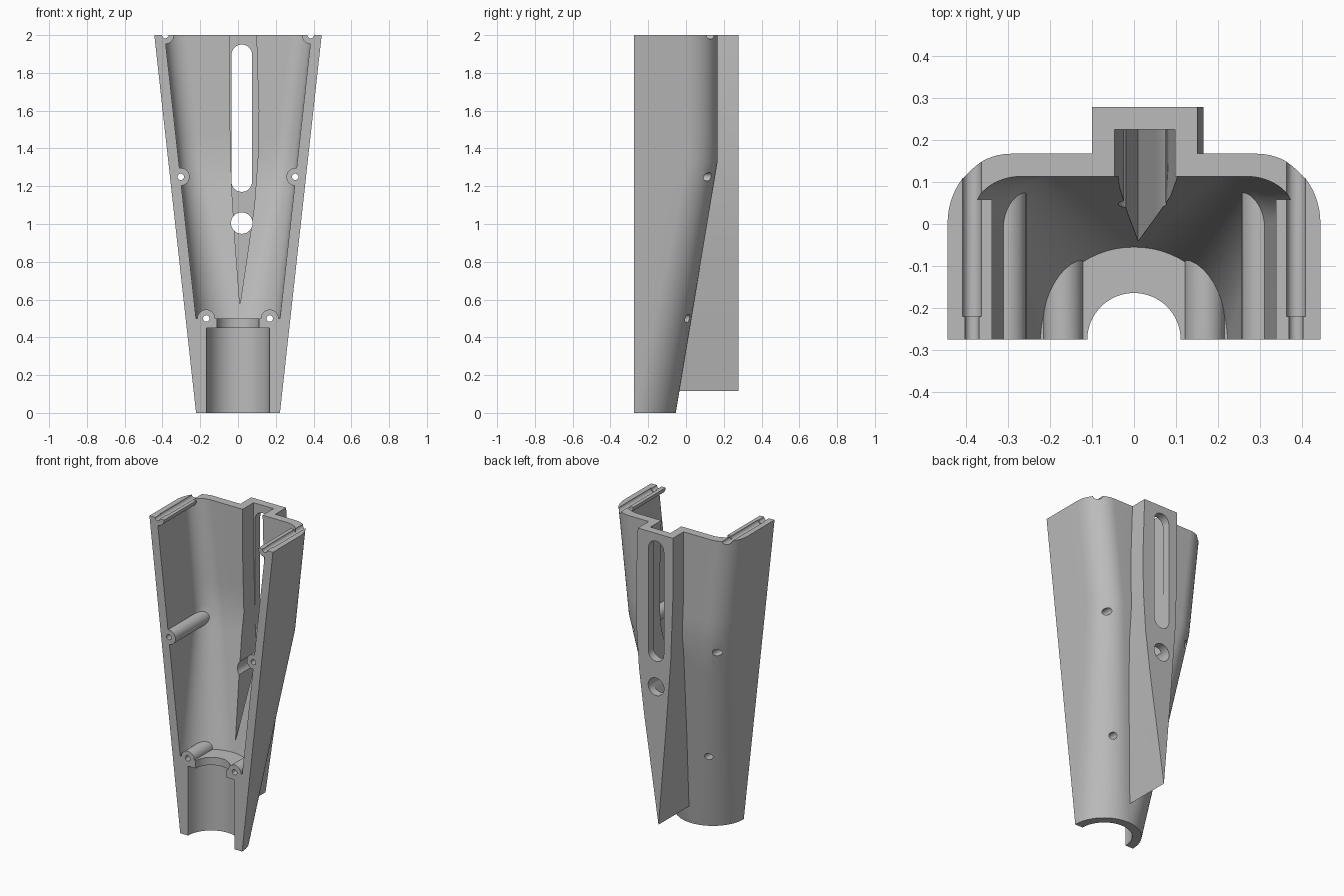
import bpy, bmesh, math

if "Cube" in bpy.data.objects:
    bpy.data.objects.remove(bpy.data.objects["Cube"])

grey = bpy.data.materials.new("mid grey")
grey.diffuse_color = (0.5, 0.5, 0.5, 1)
grey.use_nodes = True
grey.node_tree.nodes["Principled BSDF"].inputs["Base Color"].default_value = grey.diffuse_color

FRONT, OVER = -0.275, 2.1   # open front plane, oversize top before trimming


def to_object(name, bm):
    bmesh.ops.recalc_face_normals(bm, faces=bm.faces)
    me = bpy.data.meshes.new(name)
    bm.to_mesh(me)
    bm.free()
    me.materials.append(grey)
    ob = bpy.data.objects.new(name, me)
    bpy.context.collection.objects.link(ob)
    return ob


def loft(name, rings):
    """Closed solid through rings with equal point counts."""
    bm = bmesh.new()
    loops = [[bm.verts.new(p) for p in r] for r in rings]
    n = len(loops[0])
    for a, b in zip(loops, loops[1:]):
        for i in range(n):
            j = (i + 1) % n
            bm.faces.new((a[i], a[j], b[j], b[i]))
    bm.faces.new(loops[0])
    bm.faces.new(loops[-1])
    return to_object(name, bm)


def section(z, hw, back, rx, ry, front=-0.4, steps=16):
    """U-shaped cross-section with rounded back corners."""
    right = [(hw, front, z)]
    for i in range(steps + 1):
        a = math.pi / 2 * i / steps
        right.append((hw - rx + rx * math.cos(a), back - ry + ry * math.sin(a), z))
    left = [(-x, y, z) for x, y, z in reversed(right)]
    return right + left


def u_solid(name, keys, wall):
    """Loft between (z, back, rx, ry) keys with linearly flaring width."""
    rings = []
    for k0, k1 in zip(keys, keys[1:]):
        for s in range(6):
            rings.append([a + (b - a) * s / 6 for a, b in zip(k0, k1)])
    rings.append(keys[-1])
    return loft(name, [section(z, 0.222 + 0.1105 * z - wall, b, rx, ry)
                       for z, b, rx, ry in rings])


def prism_y(name, pts, y0, y1):
    return loft(name, [[(x, y, z) for x, z in pts] for y in (y0, y1)])


def circle(x, z, r, n=32):
    return [(x + r * math.cos(2 * math.pi * i / n), z + r * math.sin(2 * math.pi * i / n))
            for i in range(n)]


def bore(name, r, z0, z1):
    return loft(name, [[(x, y + FRONT, z) for x, y in circle(0, 0, r, 64)] for z in (z0, z1)])


def box(name, x, y0, y1, z0, z1):
    return prism_y(name, [(-x, z0), (x, z0), (x, z1), (-x, z1)], y0, y1)


def boolean(target, tool, op):
    m = target.modifiers.new("cut", 'BOOLEAN')
    m.operation, m.solver, m.object = op, 'EXACT', tool
    bpy.context.view_layer.objects.active = target
    bpy.ops.object.modifier_apply(modifier=m.name)
    bpy.data.objects.remove(tool)


# Outer body: half round at the foot, rounded box towards the top
shell = u_solid("shell", [(0, -0.054, 0.2215, 0.221), (1.33, 0.167, 0.15, 0.165),
                          (OVER, 0.167, 0.15, 0.165)], 0)

# Back fin with a tapered outline
fin_outline = [(-0.10, OVER), (-0.10, 1.6), (-0.085, 1.2), (-0.047, 0.7), (0.003, 0.115),
               (0.06, 0.5), (0.105, 0.8), (0.143, 1.1), (0.16, 1.35), (0.165, 1.6),
               (0.155, 1.9), (0.147, OVER)]
boolean(shell, prism_y("fin", fin_outline, -0.09, 0.278), 'UNION')

# Hollow interior, leaving the screw posts standing
cavity = u_solid("cavity", [(0.5, -0.055, 0.22, 0.22), (1.33, 0.113, 0.12, 0.11),
                            (OVER + 0.1, 0.113, 0.12, 0.10)], 0.055)
posts = [(0.168, 0.5, 0.3), (0.303, 1.25, 0.3), (0.385, 2.0, 0.058)]
for x, z, end in posts:
    for s in (-1, 1):
        boolean(cavity, prism_y("post", circle(s * x, z, 0.047), -0.5, end), 'DIFFERENCE')
boolean(shell, cavity, 'DIFFERENCE')

# Pocket inside the fin
pocket_outline = [(-0.046, OVER + 0.1), (-0.046, 1.7), (-0.034, 1.2), (-0.015, 0.9),
                  (0.01, 0.57), (0.05, 0.84), (0.087, 1.1), (0.105, 1.35), (0.11, 1.6),
                  (0.10, 1.9), (0.094, OVER + 0.1)]
boolean(shell, prism_y("pocket", pocket_outline, -0.07, 0.225), 'DIFFERENCE')

# Long slot and round hole through the back of the fin
slot = [(0.02 + 0.055 * math.cos(a), (1.895 if i < 17 else 1.225) + 0.055 * math.sin(a))
        for i, a in ((i, math.pi * (i if i < 17 else i - 1) / 16) for i in range(34))]
boolean(shell, prism_y("slot", slot, -0.2, 0.4), 'DIFFERENCE')
boolean(shell, prism_y("round_hole", circle(0.02, 1.005, 0.057), -0.2, 0.4), 'DIFFERENCE')

# Stepped bore at the foot
boolean(shell, bore("wide_bore", 0.166, -0.1, 0.45), 'DIFFERENCE')
boolean(shell, bore("neck_bore", 0.111, 0.4, 0.56), 'DIFFERENCE')

# Stepped screw holes through the posts
for x, z, _ in posts:
    for s in (-1, 1):
        boolean(shell, prism_y("thread_hole", circle(s * x, z, 0.017, 24), -0.5, -0.2), 'DIFFERENCE')
        boolean(shell, prism_y("screw_hole", circle(s * x, z, 0.022, 24), -0.22, 0.4), 'DIFFERENCE')

# Trim the open front and the top flat
boolean(shell, box("front_trim", 1, -1, FRONT, -1, 3), 'DIFFERENCE')
boolean(shell, box("top_trim", 1, -1, 1, 2.0, 3), 'DIFFERENCE')

bpy.ops.object.select_all(action='DESELECT')
shell.select_set(True)
bpy.context.view_layer.objects.active = shell
bpy.ops.object.shade_smooth_by_angle(angle=math.radians(25))
